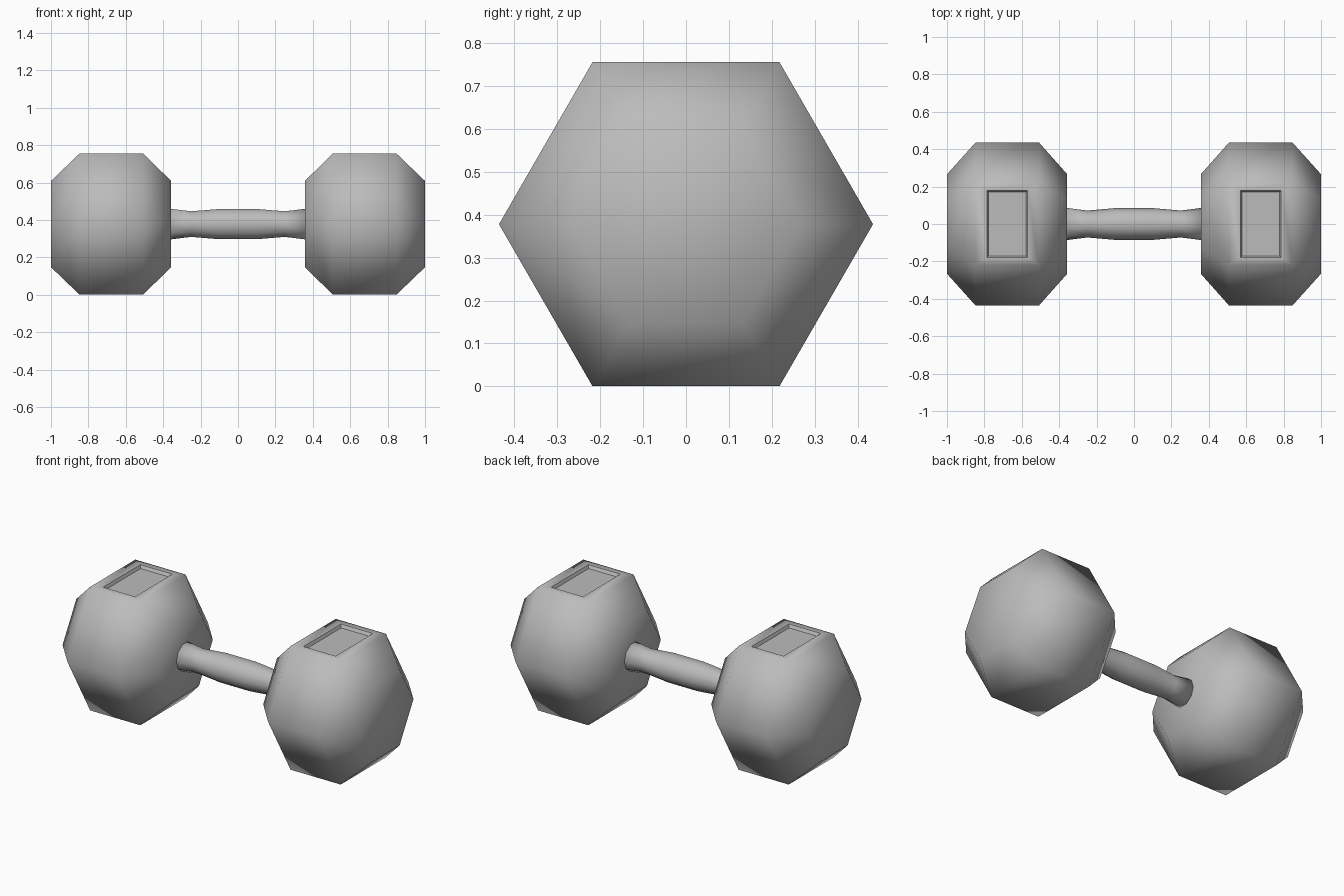
import bpy, bmesh, math
from mathutils import Vector

if "Cube" in bpy.data.objects:
    bpy.data.objects.remove(bpy.data.objects["Cube"])

AXIS_Z = 0.378

iron = bpy.data.materials.new("grey iron")
iron.use_nodes = True
iron.diffuse_color = (0.5, 0.5, 0.5, 1)
iron.node_tree.nodes["Principled BSDF"].inputs["Base Color"].default_value = (0.5, 0.5, 0.5, 1)


def loft(bm, profile, sides):
    """Skin rings of (x, radius) around the x axis, with the ends capped."""
    rings = []
    for x, r in profile:
        angles = [2 * math.pi * i / sides for i in range(sides)]
        rings.append([bm.verts.new((x, r * math.cos(a), AXIS_Z + r * math.sin(a)))
                      for a in angles])
    for a, b in zip(rings, rings[1:]):
        for i in range(sides):
            j = (i + 1) % sides
            bm.faces.new((a[i], a[j], b[j], b[i]))
    bm.faces.new(rings[0])
    bm.faces.new(rings[-1])
    bmesh.ops.recalc_face_normals(bm, faces=bm.faces[:])


def finish(bm, name):
    for f in bm.faces:
        f.smooth = True
    mesh = bpy.data.meshes.new(name)
    bm.to_mesh(mesh)
    bm.free()
    obj = bpy.data.objects.new(name, mesh)
    bpy.context.collection.objects.link(obj)
    mesh.materials.append(iron)
    return obj


def fit_panel(face, cx, hx, hy, z):
    """Move a face's corners onto a rectangle."""
    for v in face.verts:
        v.co = Vector((cx + math.copysign(hx, v.co.x - cx), math.copysign(hy, v.co.y), z))


# Hexagonal heads with chamfered ends and a sunken panel on top
for side, name in ((1, "left_head"), (-1, "right_head")):
    bm = bmesh.new()
    loft(bm, [(side * x, r) for x, r in
              ((0.357, 0.266), (0.508, 0.436), (0.847, 0.436), (1.0, 0.266))], 6)
    top = max(bm.faces, key=lambda f: f.calc_center_median().z)
    cx = side * 0.678
    z = top.calc_center_median().z
    for hx, hy, drop in ((0.108, 0.18, 0), (0.1, 0.17, 0.018)):
        bmesh.ops.inset_individual(bm, faces=[top], thickness=0.005)
        fit_panel(top, cx, hx, hy, z - drop)
    # Crisp edges around the sunken panel
    rim = [e for e in bm.edges if all(abs(v.co.x - cx) < 0.12 and abs(v.co.y) < 0.19
                                      and v.co.z > z - 0.05 for v in e.verts)]
    for e in rim:
        e.smooth = False
    finish(bm, name)

# Contoured handle, swelling in the middle and flaring at the heads
bm = bmesh.new()
half = [(0.36, 0.086), (0.25, 0.072), (0.1, 0.085)]
loft(bm, [(-x, r) for x, r in half] + [(x, r) for x, r in reversed(half)], 10)
finish(bm, "handle")
